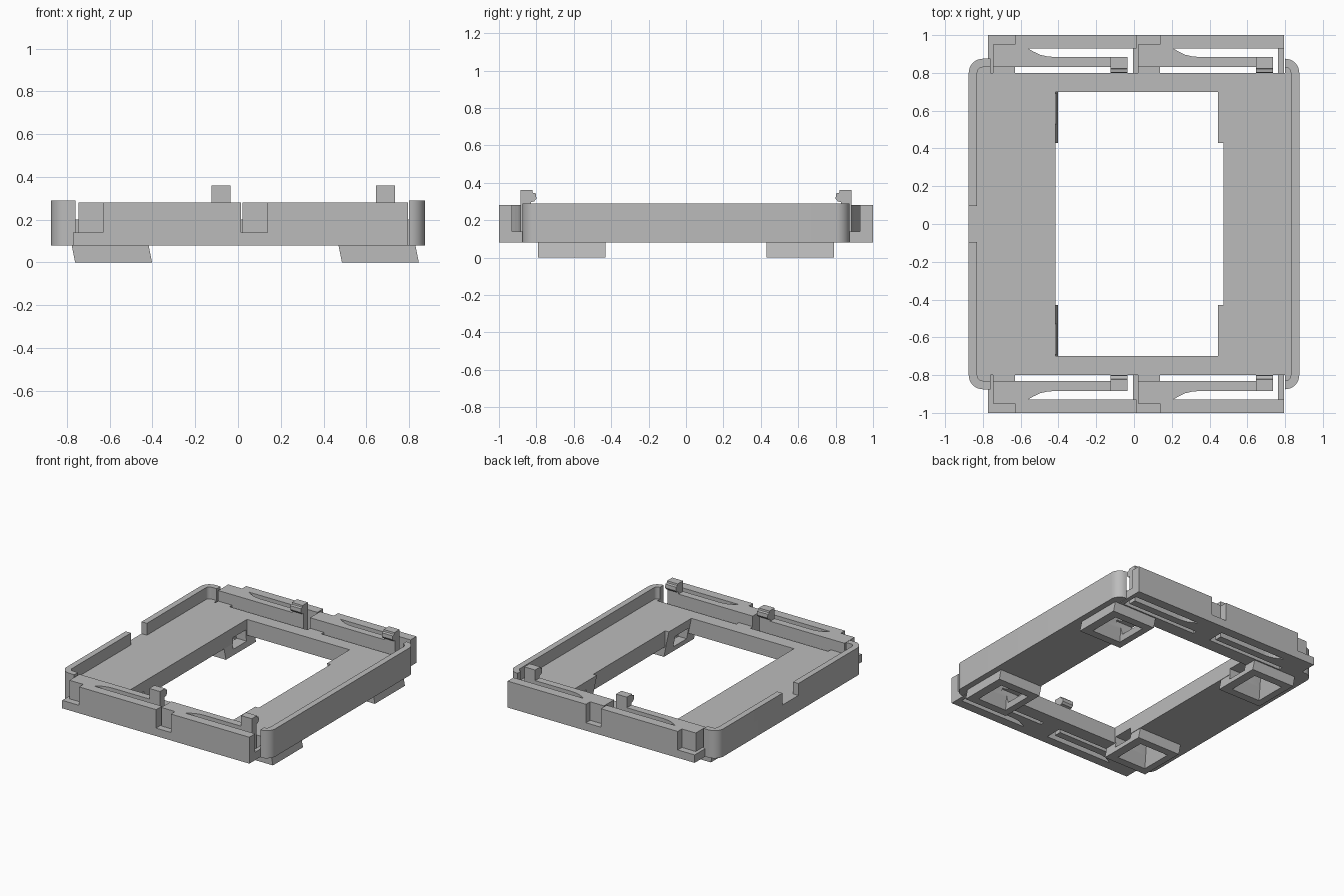
import bpy, bmesh, math
from mathutils import Vector

cube = bpy.data.objects.get("Cube")
if cube:
    bpy.data.objects.remove(cube, do_unlink=True)

GREY = (0.5, 0.5, 0.5, 1.0)
mat = bpy.data.materials.new("plain_grey")
mat.use_nodes = True
mat.diffuse_color = GREY
mat.node_tree.nodes["Principled BSDF"].inputs["Base Color"].default_value = GREY

BOTTOM, FLOOR, TOP, RIM = 0.08, 0.20, 0.28, 0.29
LEDGE = 0.14


def finish(name, bm):
    bmesh.ops.recalc_face_normals(bm, faces=bm.faces)
    mesh = bpy.data.meshes.new(name)
    bm.to_mesh(mesh)
    bm.free()
    mesh.materials.append(mat)
    ob = bpy.data.objects.new(name, mesh)
    bpy.context.scene.collection.objects.link(ob)
    return ob


def prism(name, points, lo, hi, axis="z"):
    """Extrude a 2D outline along an axis (the other two axes in order)."""
    place = {"z": lambda a, b, c: (a, b, c),
             "y": lambda a, b, c: (a, c, b),
             "x": lambda a, b, c: (c, a, b)}[axis]
    bm = bmesh.new()
    base = bm.faces.new([bm.verts.new(place(a, b, lo)) for a, b in points])
    top = bmesh.ops.extrude_face_region(bm, geom=[base])["geom"]
    bmesh.ops.translate(bm, vec=Vector(place(0, 0, hi - lo)),
                        verts=[g for g in top if isinstance(g, bmesh.types.BMVert)])
    return finish(name, bm)


def box(name, x, y, z):
    y0, y1 = sorted(y)
    return prism(name, [(x[0], y0), (x[1], y0), (x[1], y1), (x[0], y1)], z[0], z[1])


def select_only(ob):
    bpy.ops.object.select_all(action="DESELECT")
    ob.select_set(True)
    bpy.context.view_layer.objects.active = ob


def cut(ob, cutters):
    select_only(ob)
    for c in cutters:
        m = ob.modifiers.new("cut", "BOOLEAN")
        m.operation, m.object, m.solver = "DIFFERENCE", c, "EXACT"
        bpy.ops.object.modifier_apply(modifier=m.name)


def corner(s, t, radius, steps=8):
    """Rounded corner from the end wall (x direction) to the side wall."""
    cx, cy = s * 0.80, t * 0.80
    return [(cx + s * radius * math.sin(a), cy + t * radius * math.cos(a))
            for a in (i * math.pi / 2 / steps for i in range(steps + 1))]


# Tray floor with four rounded wings
WING = {-1: -0.76, 1: 0.80}
outline = []
for s, t in ((1, -1), (1, 1), (-1, 1), (-1, -1)):
    part = [(WING[s], t * 0.80), (WING[s], t * 0.875)]
    part += corner(s, t, 0.075)[1 if s > 0 else 0:]
    outline += part if s * t < 0 else part[::-1]
tray = prism("tray_floor", outline, BOTTOM, FLOOR)

window = [
    box("window_middle", (-0.415, 0.475), (-0.43, 0.43), (0, 0.4)),
    prism("window_full", [(-0.415, 0), (0.487, 0), (0.445, FLOOR),
                          (0.445, 0.4), (-0.415, 0.4)], -0.70, 0.70, "y"),
]
cut(tray, window)

# Raised rim around both sides, with a gap in the middle of one side
for s, gap in ((-1, 0.095), (1, 0.0)):
    for t in (-1, 1):
        outer = [(WING[s], t * 0.875)] + corner(s, t, 0.075)[1 if s > 0 else 0:]
        inner = corner(s, t, 0.03)[::-1][:-1 if s > 0 else None]
        pts = outer + [(s * 0.875, t * gap), (s * 0.83, t * gap)]
        pts += inner + [(WING[s], t * 0.83)]
        rim = prism("side_rim", pts, FLOOR, RIM)
        select_only(rim)
        bpy.ops.object.shade_smooth_by_angle(angle=math.radians(25))


# Slanted hollow feet
def pocket(cx, cy):
    bm = bmesh.new()
    rings = []
    for half, z, shift in ((0.125, -0.01, 0.01), (0.045, 0.17, -0.02)):
        rings.append([bm.verts.new((cx + shift + a * half, cy + b * half, z))
                      for a, b in ((-1, -1), (1, -1), (1, 1), (-1, 1))])
    for ring in rings:
        bm.faces.new(ring)
    for i in range(4):
        j = (i + 1) % 4
        bm.faces.new((rings[0][i], rings[0][j], rings[1][j], rings[1][i]))
    return finish("pocket_cutter", bm)


cutters = list(window)
for x0, side in ((-0.778, 1), (0.47, -1)):
    x1 = x0 + 0.36
    inner_edge = x1 if side > 0 else x0
    for t in (-1, 1):
        foot = prism("foot", [(x0, BOTTOM), (x1, BOTTOM), (x1 + 0.016, 0),
                              (x0 + 0.016, 0)], *sorted((t * 0.43, t * 0.79)), "y")
        hollow = pocket((x0 + x1) / 2, t * 0.61)
        reach = sorted((inner_edge + side * 0.06, inner_edge - side * 0.14))
        opening = box("opening_cutter", reach, (t * 0.53, t * 0.69), (0.04, 0.125))
        for ob in (foot, tray):
            cut(ob, [hollow, opening])
        cutters += [hollow, opening]
for c in cutters:
    bpy.data.objects.remove(c, do_unlink=True)
select_only(tray)
bpy.ops.object.shade_smooth_by_angle(angle=math.radians(25))

# Clip rails along the front and back: two modules each
ARM = [(0.142, 0.83), (0.142, 0.95), (0.21, 0.93), (0.24, 0.913), (0.275, 0.896),
       (0.31, 0.888), (0.34, 0.885), (0.739, 0.885), (0.739, 0.83)]
HOOK = [(0.885, TOP), (0.885, 0.36), (0.822, 0.36), (0.82, 0.347), (0.802, 0.343),
        (0.80, 0.315), (0.812, 0.30), (0.83, 0.297), (0.83, TOP)]
PITCH = 0.769
for t, end in ((-1, "front"), (1, "back")):
    for k in range(2):
        u = -0.773 + PITCH * k

        def block(name, a, b, y0, y1, z1):
            box(f"{end}_{name}", (u + a, u + b), (t * y0, t * y1), (BOTTOM, z1))

        block("ledge", 0, 0.026, 0.80, 1.0, LEDGE)
        block("root", 0.026, 0.142, 0.83, 0.95, TOP)
        block("root_step", 0.026, 0.142, 0.95, 1.0, LEDGE)
        block("root_link", 0.026, 0.142, 0.80, 0.83, FLOOR)
        block("outer_bar", 0.142, PITCH + (0.018 if k == 0 else 0.03), 0.93, 1.0, TOP)
        prism(f"{end}_spring_arm", [(u + a, t * b) for a, b in ARM], BOTTOM, TOP)
        prism(f"{end}_clip_hook", [(t * a, b) for a, b in HOOK],
              u + 0.649, u + 0.739, "x")
    box(f"{end}_end_ledge", (0.763, 0.795), (t * 0.80, t * 0.93), (BOTTOM, LEDGE))
